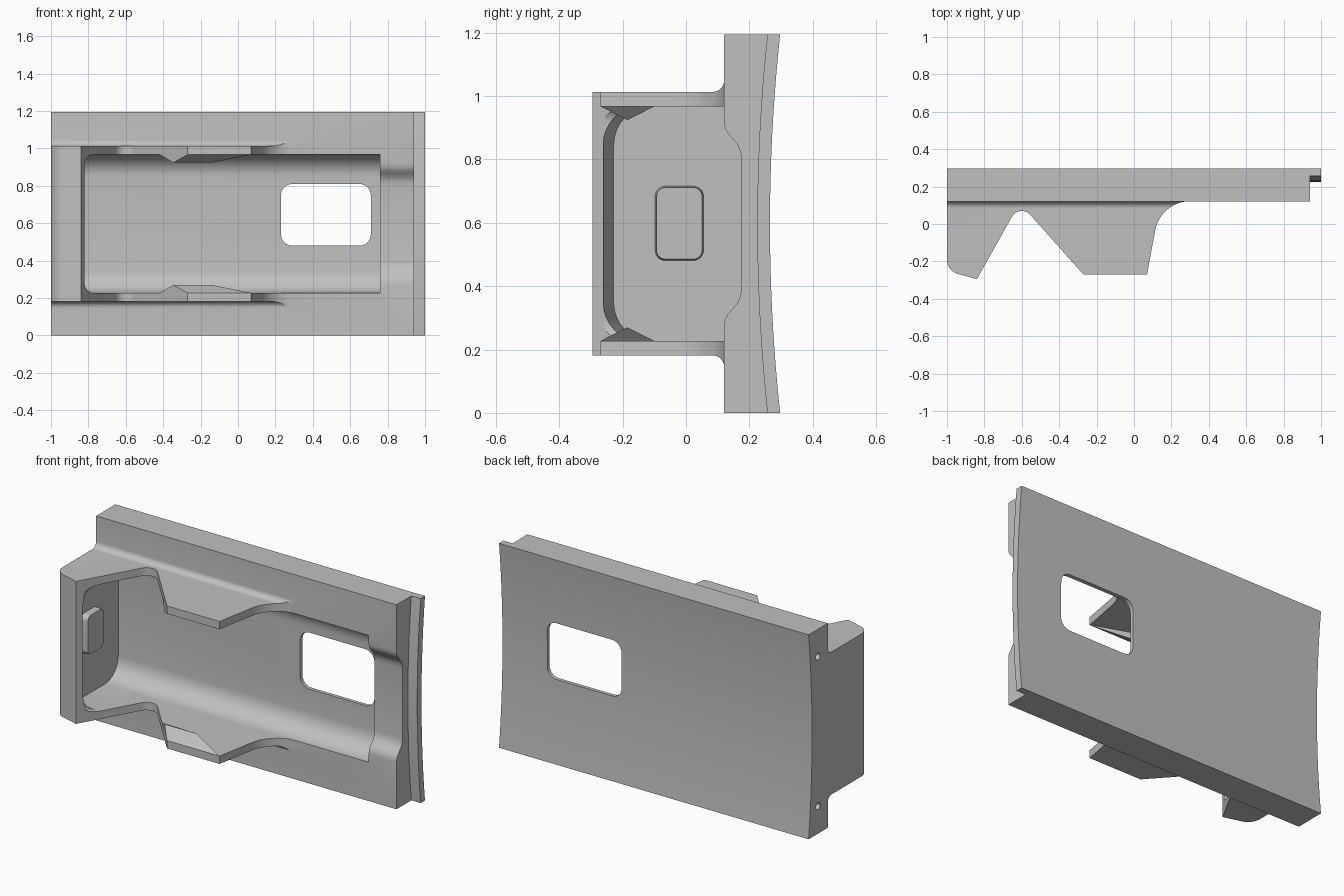
import bpy, bmesh
from math import sin, cos, radians
from mathutils import Vector

old = bpy.data.objects.get("Cube")
if old:
    bpy.data.objects.remove(old)

grey = bpy.data.materials.new("plain grey")
grey.use_nodes = True
colour = (0.53, 0.53, 0.53, 1)
grey.diffuse_color = colour
grey.node_tree.nodes["Principled BSDF"].inputs["Base Color"].default_value = colour

MID = 0.597     # height of the symmetry plane
FLOOR = 0.245   # depth of the cavity floor
HALF = 0.37     # half height of the cavity


def finish(name, bm):
    bmesh.ops.recalc_face_normals(bm, faces=bm.faces)
    mesh = bpy.data.meshes.new(name)
    bm.to_mesh(mesh)
    bm.free()
    mesh.materials.append(grey)
    ob = bpy.data.objects.new(name, mesh)
    bpy.context.collection.objects.link(ob)
    return ob


def prism(name, outline, axis, lo, hi):
    """Extrude a 2D outline along an axis (x: y,z pairs; y: x,z; z: x,y)."""
    bm = bmesh.new()
    i = "xyz".index(axis)

    def place(p, d):
        co = list(p)
        co.insert(i, d)
        return bm.verts.new(co)
    face = bm.faces.new([place(p, lo) for p in outline])
    out = bmesh.ops.extrude_face_region(bm, geom=[face])
    shift = Vector((0, 0, 0))
    shift[i] = hi - lo
    bmesh.ops.translate(bm, vec=shift, verts=[v for v in out["geom"] if isinstance(v, bmesh.types.BMVert)])
    return finish(name, bm)


def loft(name, x0, outline0, x1, outline1):
    """Join two matching y,z outlines at different x."""
    bm = bmesh.new()
    a = [bm.verts.new((x0, *p)) for p in outline0]
    b = [bm.verts.new((x1, *p)) for p in outline1]
    bm.faces.new(a)
    bm.faces.new(b[::-1])
    for k in range(len(a)):
        bm.faces.new((a[k - 1], a[k], b[k], b[k - 1]))
    return finish(name, bm)


def arc(cx, cy, r, start, end, n=8):
    return [(cx + r * cos(radians(start + (end - start) * k / n)),
             cy + r * sin(radians(start + (end - start) * k / n))) for k in range(n + 1)]


def round_rect(a0, a1, b0, b1, r):
    return (arc(a1 - r, b1 - r, r, 0, 90) + arc(a0 + r, b1 - r, r, 90, 180)
            + arc(a0 + r, b0 + r, r, 180, 270) + arc(a1 - r, b0 + r, r, 270, 360))


def mirrored(points):
    """Close a y,z outline by reflecting it about the middle height."""
    return points + [(y, 2 * MID - z) for y, z in reversed(points)]


def combine(target, tool, operation):
    mod = target.modifiers.new("join", "BOOLEAN")
    mod.operation, mod.object, mod.solver = operation, tool, "EXACT"
    graph = bpy.context.evaluated_depsgraph_get()
    mesh = bpy.data.meshes.new_from_object(target.evaluated_get(graph))
    target.modifiers.clear()
    target.data = mesh
    bpy.data.objects.remove(tool)


def bow(edge, depth, n=24):
    """Shallow concave curve running up the full height."""
    return [(edge - depth * (1 - (2 * k / n - 1) ** 2), 2 * MID * k / n) for k in range(n + 1)]


# Main plate with a hollowed back
body = prism("bracket_body", [(0.12, 2 * MID), (0.12, 0)] + bow(0.297, 0.032), "x", -1, 0.94)

# Thin lip along the plate's end
lip = prism("end_lip", bow(0.297, 0.032) + bow(0.257, 0.032)[::-1], "x", 0.9, 1)
combine(body, lip, "UNION")

# Raised housing: side flanges and end wall share this outline
outline = ([(-1, 0.2)] + arc(-0.92, -0.19, 0.08, 180, 250) + [(-0.84, -0.295)]
           + arc(-0.6, 0.01, 0.06, 152, 40) + [(-0.27, -0.27), (0.07, -0.27)]
           + arc(0.3, -0.068, 0.19, 170, 90, 12) + [(0.3, 0.2)])
housing = prism("housing", outline, "z", MID - 0.416, MID + 0.416)
combine(body, housing, "UNION")

# Fillets where the flanges meet the plate, fading out with the outline
for side in (0, 1):
    top = MID + 0.416
    fillet = arc(0.085, top + 0.035, 0.035, 0, -90) + [(0.085, 1.0), (0.15, 1.0), (0.15, top + 0.035)]
    if side:
        fillet = [(y, 2 * MID - z) for y, z in fillet]
    strip = prism("fillet", fillet, "x", -1, 0.29)
    combine(strip, prism("fillet_limit", outline, "z", -0.2, 1.4), "INTERSECT")
    combine(body, strip, "UNION")

# Cavity with rounded floor corners
low, high = MID - HALF, MID + HALF
section = mirrored([(-0.4, low)] + arc(FLOOR - 0.12, low + 0.12, 0.12, 270, 360))
combine(body, prism("cavity", section, "x", -0.765, 0.76), "DIFFERENCE")
mouth = round_rect(-0.82, -0.6, low, high, 0.05)
combine(body, prism("mouth", mouth, "y", -0.4, 0.02), "DIFFERENCE")

# Hollow behind the front lip of the end wall
pocket = loft("pocket", -0.945, round_rect(-0.228, FLOOR, low, high, 0.12),
              -0.75, round_rect(-0.28, FLOOR, low, high, 0.12))
combine(body, pocket, "DIFFERENCE")

# Shallow channel leading out of the cavity
channel = mirrored([(0.0, 0.275), (0.12, 0.275), (0.123, 0.295), (0.132, 0.312), (0.148, 0.33),
                    (0.163, 0.348), (0.172, 0.37), (0.175, 0.395)])
combine(body, prism("channel", channel, "x", 0.7, 0.96), "DIFFERENCE")

# Window through the thin floor
combine(body, prism("window", round_rect(0.23, 0.71, 0.48, 0.81, 0.06), "y", 0, 0.5), "DIFFERENCE")

# Two small pin holes in the plate's end
for z in (0.16, 1.035):
    combine(body, prism("pin_hole", arc(0.21, z, 0.02, 0, 337.5, 15), "x", -1.1, -0.96), "DIFFERENCE")

# Slightly tapered pad on the inside of the end wall
pad = loft("wall_pad", -0.97, round_rect(-0.1, 0.058, 0.478, 0.718, 0.035),
           -0.905, round_rect(-0.093, 0.051, 0.485, 0.711, 0.028))
combine(body, pad, "UNION")

# Inward catches on both flanges
for sign in (-1, 1):
    bm = bmesh.new()
    for x, y in ((-0.42, -0.1), (-0.27, -0.27), (0.07, -0.27)):
        for h in (HALF, HALF + 0.02):
            bm.verts.new((x, y, MID + sign * h))
    for x in (-0.345, -0.14):
        bm.verts.new((x, -0.185, MID + sign * 0.327))
    bmesh.ops.convex_hull(bm, input=bm.verts)
    combine(body, finish("catch", bm), "UNION")

# Smooth the rounded faces, keep hard edges
bpy.ops.object.select_all(action="DESELECT")
body.select_set(True)
bpy.context.view_layer.objects.active = body
bpy.ops.object.shade_smooth_by_angle(angle=radians(25))
